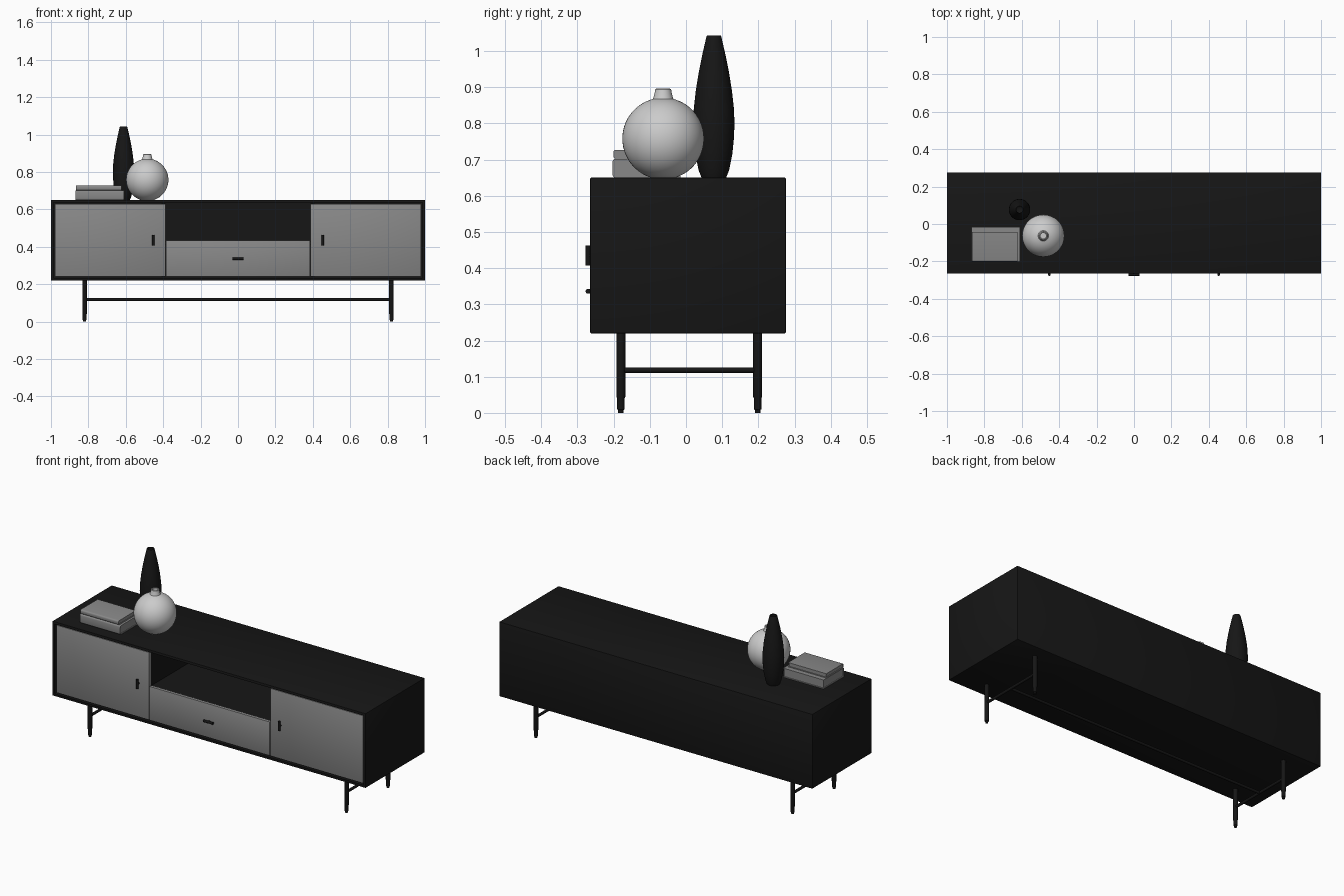
import bpy, bmesh, math
from mathutils import Vector

if "Cube" in bpy.data.objects:
    bpy.data.objects.remove(bpy.data.objects["Cube"])


def material(name, v):
    m = bpy.data.materials.new(name)
    m.diffuse_color = (v, v, v, 1)
    m.use_nodes = True
    m.node_tree.nodes["Principled BSDF"].inputs["Base Color"].default_value = m.diffuse_color
    return m


BLACK = material("black_finish", 0.008)
GREY = material("grey_finish", 0.25)


def finish(name, bm, mat=None, smooth=False):
    bmesh.ops.recalc_face_normals(bm, faces=bm.faces)
    me = bpy.data.meshes.new(name)
    bm.to_mesh(me)
    bm.free()
    ob = bpy.data.objects.new(name, me)
    bpy.context.collection.objects.link(ob)
    if mat:
        me.materials.append(mat)
    if smooth:
        bpy.ops.object.select_all(action='DESELECT')
        ob.select_set(True)
        bpy.context.view_layer.objects.active = ob
        bpy.ops.object.shade_smooth_by_angle(angle=math.radians(35))
    return ob


def box(name, x, y, z, mat=None, bevel=0.0):
    """Box from (min, max) ranges on each axis."""
    bm = bmesh.new()
    bmesh.ops.create_cube(bm, size=1)
    for v in bm.verts:
        v.co = Vector([(r[0] + r[1]) / 2 + c * (r[1] - r[0]) for r, c in zip((x, y, z), v.co)])
    if bevel:
        bmesh.ops.bevel(bm, geom=bm.edges[:], offset=bevel, segments=2, affect='EDGES', profile=0.5)
    return finish(name, bm, mat, bool(bevel))


def rod(name, a, b, r, mat=None, sides=20):
    """Cylinder between two points."""
    a, b = Vector(a), Vector(b)
    bm = bmesh.new()
    bmesh.ops.create_cone(bm, cap_ends=True, segments=sides, radius1=r, radius2=r, depth=(b - a).length)
    rot = (b - a).to_track_quat('Z', 'Y').to_matrix()
    for v in bm.verts:
        v.co = rot @ v.co + (a + b) / 2
    return finish(name, bm, mat, True)


def lathe(name, profile, centre, mat=None, steps=48):
    """Spin an (r, z) profile around a vertical axis."""
    bm = bmesh.new()
    vs = [bm.verts.new((r, 0, z)) for r, z in profile]
    es = [bm.edges.new(p) for p in zip(vs, vs[1:])]
    bmesh.ops.spin(bm, geom=vs + es, cent=(0, 0, 0), axis=(0, 0, 1), angle=math.tau, steps=steps)
    bmesh.ops.remove_doubles(bm, verts=bm.verts, dist=1e-5)
    bmesh.ops.translate(bm, verts=bm.verts, vec=(centre[0], centre[1], 0))
    return finish(name, bm, mat, True)


# Cabinet shell: one block with the front face inset and pushed back
F, B = -0.265, 0.276
bm = bmesh.new()
bmesh.ops.create_cube(bm, size=1)
for v in bm.verts:
    v.co = Vector((v.co.x * 2, (F + B) / 2 + v.co.y * (B - F), 0.435 + v.co.z * 0.43))
bmesh.ops.bevel(bm, geom=bm.edges[:], offset=0.003, segments=2, affect='EDGES', profile=0.5)
bm.normal_update()
front = max((f for f in bm.faces if f.normal.y < -0.99), key=lambda f: f.calc_area())
bmesh.ops.inset_region(bm, faces=[front], thickness=0.016)
cavity = bmesh.ops.extrude_face_region(bm, geom=[front])
bmesh.ops.delete(bm, geom=[front], context='FACES_ONLY')
bmesh.ops.translate(bm, verts=[g for g in cavity['geom'] if isinstance(g, bmesh.types.BMVert)],
                    vec=(0, 0.52, 0))
finish("cabinet_shell", bm, BLACK, True)

# Interior dividers and niche shelf
for s, side in ((-1, "left"), (1, "right")):
    xs = sorted((s * 0.388, s * 0.408))
    box(side + "_divider", xs, (-0.238, 0.257), (0.238, 0.632), BLACK)
box("niche_shelf", (-0.388, 0.388), (-0.242, 0.257), (0.412, 0.43), BLACK)

# Doors with bar handles on a short post
PF, PB = -0.259, -0.24
for s, side in ((-1, "left"), (1, "right")):
    box(side + "_door", sorted((s * 0.388, s * 0.979)), (PF, PB), (0.24, 0.63), GREY, 0.0012)
    hx = s * 0.453
    rod(side + "_door_handle", (hx, -0.2705, 0.408), (hx, -0.2705, 0.462), 0.0068, BLACK)
    rod(side + "_door_handle_post", (hx, PB, 0.435), (hx, -0.2705, 0.435), 0.006, BLACK)

# Drawer front and handle
box("drawer_front", (-0.384, 0.384), (PF, PB), (0.24, 0.435), GREY, 0.0012)
rod("drawer_handle", (-0.03, -0.2705, 0.336), (0.03, -0.2705, 0.336), 0.0068, BLACK)
rod("drawer_handle_post", (0, PB, 0.336), (0, -0.2705, 0.336), 0.006, BLACK)

# Legs with stepped feet, joined by an H-shaped stretcher
LX, LF, LB, SZ = 0.82, -0.18, 0.198, 0.118
leg = [(0, 0), (0.0075, 0), (0.0075, 0.008), (0.0105, 0.01), (0.0105, 0.04),
       (0.0125, 0.045), (0.0125, 0.222), (0, 0.222)]
for s, side in ((-1, "left"), (1, "right")):
    for y, end in ((LF, "front"), (LB, "back")):
        lathe(f"{end}_{side}_leg", leg, (s * LX, y), BLACK, 20)
    rod(side + "_stretcher", (s * LX, LF, SZ), (s * LX, LB, SZ), 0.0075, BLACK)
rod("long_stretcher", (-LX, (LF + LB) / 2, SZ), (LX, (LF + LB) / 2, SZ), 0.0075, BLACK)


# Books: wrap-around cover with rounded spine at the front, page block inside
def book(name, x, y, z, t):
    h, r = z[1] - z[0], min(0.008, (z[1] - z[0]) / 3)
    arc = [math.radians(a) for a in (0, 30, 60, 90)]

    def corners(d):
        q = r - d
        low = [(y[0] + r - q * math.sin(a), z[0] + r - q * math.cos(a)) for a in arc]
        return low + [(p, z[0] + z[1] - w) for p, w in reversed(low)]
    outer = [(y[1], z[0])] + corners(0) + [(y[1], z[1])]
    inner = [(y[1], z[1] - t)] + corners(t)[::-1] + [(y[1], z[0] + t)]
    bm = bmesh.new()
    face = bm.faces.new([bm.verts.new((x[0], p, w)) for p, w in outer + inner])
    ext = bmesh.ops.extrude_face_region(bm, geom=[face])
    bmesh.ops.translate(bm, verts=[g for g in ext['geom'] if isinstance(g, bmesh.types.BMVert)],
                        vec=(x[1] - x[0], 0, 0))
    finish(name + "_cover", bm, GREY, True)
    box(name + "_pages", (x[0] + 0.004, x[1] - 0.004), (y[0] + t, y[1] - 0.004),
        (z[0] + t, z[1] - t), GREY)


book("lower_book", (-0.868, -0.61), (-0.203, -0.015), (0.65, 0.702), 0.004)
book("upper_book", (-0.866, -0.622), (-0.201, -0.043), (0.702, 0.727), 0.003)

# Tall dark vase, open at the top
tall = [(0, 0.65), (0.034, 0.65), (0.042, 0.67), (0.051, 0.715), (0.0555, 0.76), (0.057, 0.80),
        (0.0555, 0.84), (0.050, 0.89), (0.042, 0.94), (0.032, 0.99), (0.0205, 1.04),
        (0.019, 1.043), (0.017, 1.04), (0.024, 0.99), (0, 0.97)]
lathe("tall_vase", tall, (-0.612, 0.077), BLACK)

# Round pale vase: sphere profile with a flat base and tapered neck
R, CZ = 0.113, 0.758
ball = [(R * math.sin(math.radians(a)), CZ - R * math.cos(math.radians(a))) for a in range(18, 165, 6)]
ball = [(0, 0.65)] + ball + [(0.028, 0.868), (0.024, 0.882), (0.022, 0.894), (0.019, 0.896),
                             (0.015, 0.894), (0.015, 0.85), (0, 0.85)]
lathe("round_vase", ball, (-0.485, -0.063))
